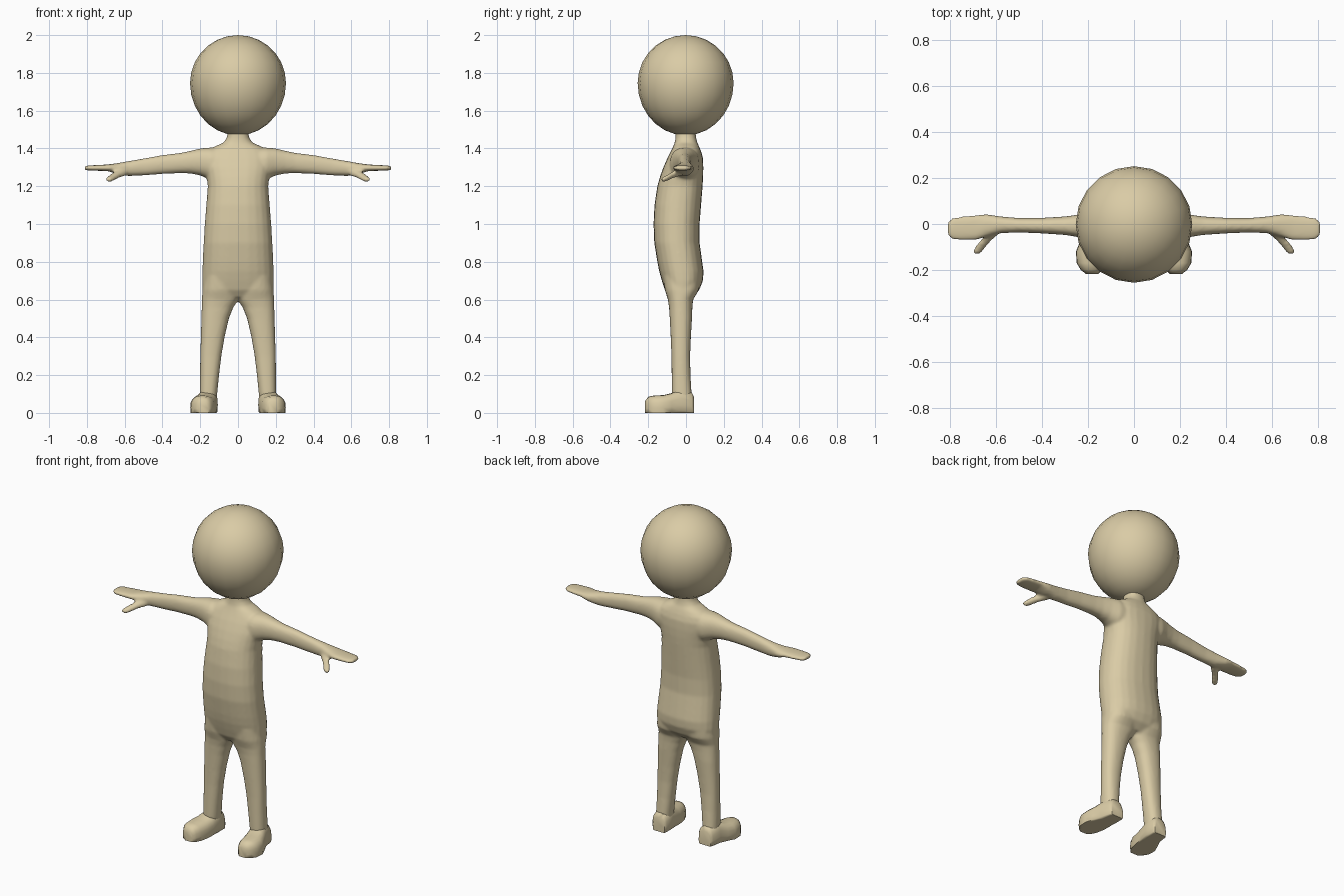
import bpy, bmesh, math
from mathutils import Vector

skin = bpy.data.materials.new("warm tan")
skin.diffuse_color = (0.70, 0.60, 0.38, 1)


def spow(v, p):
    return math.copysign(abs(v) ** p, v)


def loft(bm, rings, axis, sign=1, n=24, power=2.3, floor=None):
    """Skin rounded rings (t, a0, a1, b0, b1) along an axis; sign flips x."""
    loops = []
    for t, a0, a1, b0, b1 in rings:
        loop = []
        for i in range(n):
            ang = 2 * math.pi * i / n
            a = (a0 + a1) / 2 + (a1 - a0) / 2 * spow(math.cos(ang), 2 / power)
            b = (b0 + b1) / 2 + (b1 - b0) / 2 * spow(math.sin(ang), 2 / power)
            if floor is not None:
                b = max(b, floor)
            co = {"x": (t, a, b), "y": (a, t, b), "z": (a, b, t)}[axis]
            loop.append(bm.verts.new((co[0] * sign, co[1], co[2])))
        loops.append(loop)
    for p, q in zip(loops, loops[1:]):
        for i in range(n):
            j = (i + 1) % n
            bm.faces.new((p[i], p[j], q[j], q[i]))
    bm.faces.new(loops[0])
    bm.faces.new(loops[-1])


def finish(bm, name):
    bmesh.ops.recalc_face_normals(bm, faces=bm.faces)
    me = bpy.data.meshes.new(name)
    bm.to_mesh(me)
    bm.free()
    me.materials.append(skin)
    ob = bpy.data.objects.new(name, me)
    bpy.context.collection.objects.link(ob)
    for p in me.polygons:
        p.use_smooth = True
    return ob


# Torso and neck: z, x range, y range
torso = [(z, -w, w, f, b) for z, w, f, b in [
    (0.61, 0.165, -0.085, 0.03), (0.65, 0.188, -0.112, 0.07),
    (0.70, 0.19, -0.128, 0.09), (0.75, 0.189, -0.142, 0.093),
    (0.80, 0.187, -0.152, 0.086), (0.90, 0.182, -0.168, 0.072),
    (1.00, 0.176, -0.172, 0.072), (1.10, 0.168, -0.167, 0.08),
    (1.20, 0.16, -0.152, 0.088), (1.25, 0.166, -0.138, 0.091),
    (1.30, 0.178, -0.12, 0.092), (1.35, 0.18, -0.098, 0.09),
    (1.385, 0.165, -0.08, 0.08), (1.41, 0.125, -0.068, 0.07),
    (1.43, 0.078, -0.06, 0.06), (1.455, 0.06, -0.056, 0.054),
    (1.50, 0.052, -0.054, 0.05), (1.56, 0.05, -0.05, 0.05)]]

# Leg: z, x range, y range
leg = [(0.03, 0.115, 0.20, -0.06, 0.032), (0.10, 0.11, 0.203, -0.075, 0.03),
       (0.20, 0.10, 0.201, -0.076, 0.024), (0.30, 0.088, 0.20, -0.077, 0.022),
       (0.40, 0.071, 0.197, -0.081, 0.026), (0.50, 0.048, 0.194, -0.086, 0.032),
       (0.56, 0.024, 0.192, -0.09, 0.034), (0.60, -0.005, 0.191, -0.096, 0.038),
       (0.65, -0.01, 0.189, -0.112, 0.068), (0.72, -0.01, 0.18, -0.12, 0.075)]

# Arm and mitten hand: x, y range, z range
arm = [(0.08, -0.085, 0.075, 1.23, 1.40), (0.15, -0.085, 0.07, 1.235, 1.405),
       (0.20, -0.068, 0.052, 1.257, 1.400), (0.25, -0.056, 0.04, 1.267, 1.388),
       (0.30, -0.048, 0.033, 1.269, 1.377), (0.40, -0.041, 0.027, 1.265, 1.365),
       (0.50, -0.037, 0.026, 1.257, 1.347), (0.58, -0.04, 0.033, 1.254, 1.333),
       (0.64, -0.055, 0.042, 1.264, 1.322), (0.69, -0.071, 0.04, 1.28, 1.315),
       (0.75, -0.072, 0.033, 1.282, 1.312), (0.79, -0.068, 0.028, 1.283, 1.31),
       (0.812, -0.052, 0.01, 1.286, 1.306)]

body = bmesh.new()
loft(body, torso, "z")
for s in (1, -1):
    loft(body, leg, "z", s)
    loft(body, arm, "x", s)
    # Thumb: chain of tapering rings running forward from the palm
    loft(body, [(-0.015, 0.57, 0.63, 1.26, 1.305), (-0.045, 0.59, 0.645, 1.25, 1.292),
                (-0.07, 0.62, 0.668, 1.242, 1.278), (-0.10, 0.645, 0.692, 1.228, 1.26),
                (-0.12, 0.662, 0.702, 1.222, 1.25), (-0.13, 0.672, 0.696, 1.227, 1.244)],
         "y", s, n=12)
body_ob = finish(body, "body")
fuse = body_ob.modifiers.new("fuse", "REMESH")
fuse.mode = "VOXEL"
fuse.voxel_size = 0.008
fuse.use_smooth_shade = True
soft = body_ob.modifiers.new("soften", "SMOOTH")
soft.factor = 0.5
soft.iterations = 6

# Feet: flat soles, toes turned slightly outward
foot = [(0.042, 0.115, 0.195, -0.03, 0.085), (0.03, 0.108, 0.205, -0.04, 0.11),
        (-0.03, 0.107, 0.215, -0.04, 0.125), (-0.075, 0.11, 0.235, -0.04, 0.105),
        (-0.12, 0.115, 0.253, -0.04, 0.094), (-0.17, 0.125, 0.25, -0.04, 0.092),
        (-0.20, 0.14, 0.232, -0.035, 0.085), (-0.217, 0.155, 0.21, -0.02, 0.062)]
for s, side in ((1, "left"), (-1, "right")):
    bm = bmesh.new()
    loft(bm, foot, "y", s, n=20, power=2.6, floor=0.0)
    bmesh.ops.remove_doubles(bm, verts=bm.verts, dist=0.0005)
    ob = finish(bm, side + "_foot")
    bpy.context.view_layer.objects.active = ob
    ob.select_set(True)
    bpy.ops.object.shade_smooth_by_angle(angle=math.radians(50))
    ob.select_set(False)

# Head: ball drawn down a little toward the neck
bm = bmesh.new()
bmesh.ops.create_uvsphere(bm, u_segments=20, v_segments=14, radius=0.254)
for v in bm.verts:
    if v.co.z < 0:
        v.co.z *= 1.09
    v.co += Vector((0, -0.002, 1.746))
finish(bm, "head")
